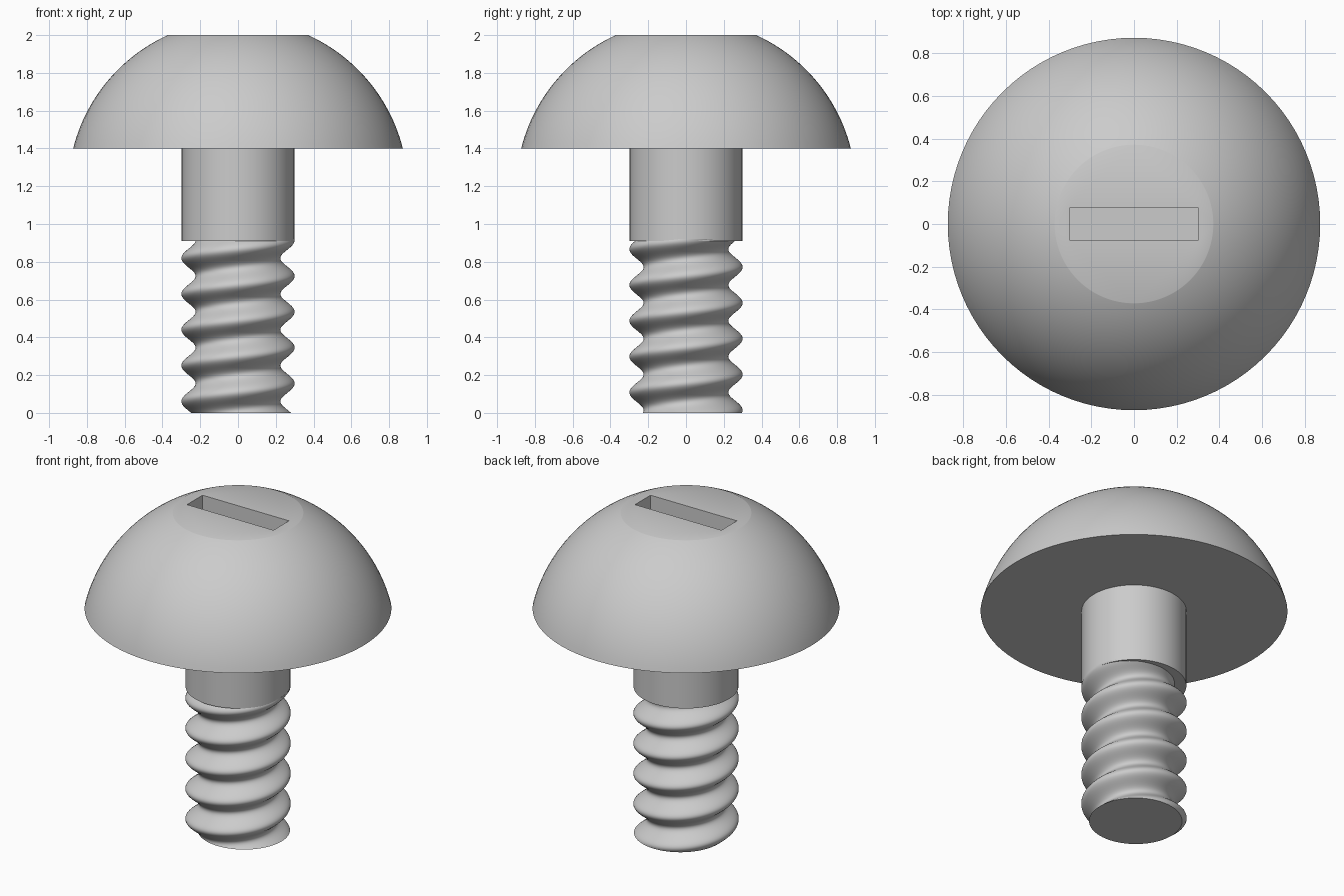
import bpy, bmesh
from math import sin, cos, pi, sqrt, radians

if "Cube" in bpy.data.objects:
    bpy.data.objects.remove(bpy.data.objects["Cube"], do_unlink=True)

SEG = 96

steel = bpy.data.materials.new("grey_steel")
steel.use_nodes = True
grey = (0.6, 0.6, 0.6, 1)
steel.diffuse_color = grey
steel.node_tree.nodes["Principled BSDF"].inputs["Base Color"].default_value = grey


def ring(bm, radius, z):
    """Ring of vertices; radius is a function of the angle."""
    angles = [2 * pi * i / SEG for i in range(SEG)]
    return [bm.verts.new((radius(a) * cos(a), radius(a) * sin(a), z)) for a in angles]


def bridge(bm, low, high):
    n = len(low)
    for i in range(n):
        j = (i + 1) % n
        bm.faces.new((low[i], low[j], high[j], high[i]))


def finish(bm, name):
    bmesh.ops.recalc_face_normals(bm, faces=bm.faces[:])
    mesh = bpy.data.meshes.new(name)
    bm.to_mesh(mesh)
    bm.free()
    mesh.materials.append(steel)
    obj = bpy.data.objects.new(name, mesh)
    bpy.context.collection.objects.link(obj)
    bpy.ops.object.select_all(action='DESELECT')
    obj.select_set(True)
    bpy.context.view_layer.objects.active = obj
    bpy.ops.object.shade_smooth_by_angle(angle=radians(30))
    return obj


def stack(bm, levels):
    """Bridge rings given as (radius function, z)."""
    rings = [ring(bm, r, z) for r, z in levels]
    for low, high in zip(rings, rings[1:]):
        bridge(bm, low, high)
    bm.faces.new(rings[0])
    return rings


# Domed head: a slice of a sphere with a flat top
BASE, TOP, CENTRE, R = 1.4, 2.0, 1.18, 0.9
STEPS = 32
bm = bmesh.new()
levels = []
for k in range(STEPS + 1):
    z = BASE + (TOP - BASE) * sin(pi / 2 * k / STEPS)
    r = sqrt(R * R - (z - CENTRE) ** 2)
    levels.append((lambda a, r=r: r, z))
edge = stack(bm, levels)[-1]

# Flat top around the driver slot: a fan from each slot corner to a quarter of the rim
HX, HY, DEPTH = 0.3, 0.077, 0.2
corners = [(HX, HY), (-HX, HY), (-HX, -HY), (HX, -HY)]
mouth = [bm.verts.new((x, y, TOP)) for x, y in corners]
floor = [bm.verts.new((x, y, TOP - DEPTH)) for x, y in corners]
quarter = SEG // 4
for q in range(4):
    for i in range(q * quarter, (q + 1) * quarter):
        bm.faces.new((edge[i], edge[(i + 1) % SEG], mouth[q]))
    bm.faces.new((edge[(q + 1) * quarter % SEG], mouth[(q + 1) % 4], mouth[q]))
bridge(bm, floor, mouth)
bm.faces.new(floor)
finish(bm, "head")

# Plain shank
bm = bmesh.new()
top_ring = stack(bm, [(lambda a: 0.298, 0.91), (lambda a: 0.298, BASE + 0.03)])[-1]
bm.faces.new(top_ring)
finish(bm, "shank")

# Single-start right-handed thread with rounded crests and roots
PITCH, CREST, ROWS, HEIGHT = 0.1895, 0.156, 96, 0.92
bm = bmesh.new()
levels = []
for k in range(ROWS + 1):
    z = HEIGHT * k / ROWS
    phase = 2 * pi * (z - CREST) / PITCH
    levels.append((lambda a, p=phase: 0.262 + 0.038 * cos(p - a), z))
bm.faces.new(stack(bm, levels)[-1])
finish(bm, "threaded_shaft")
